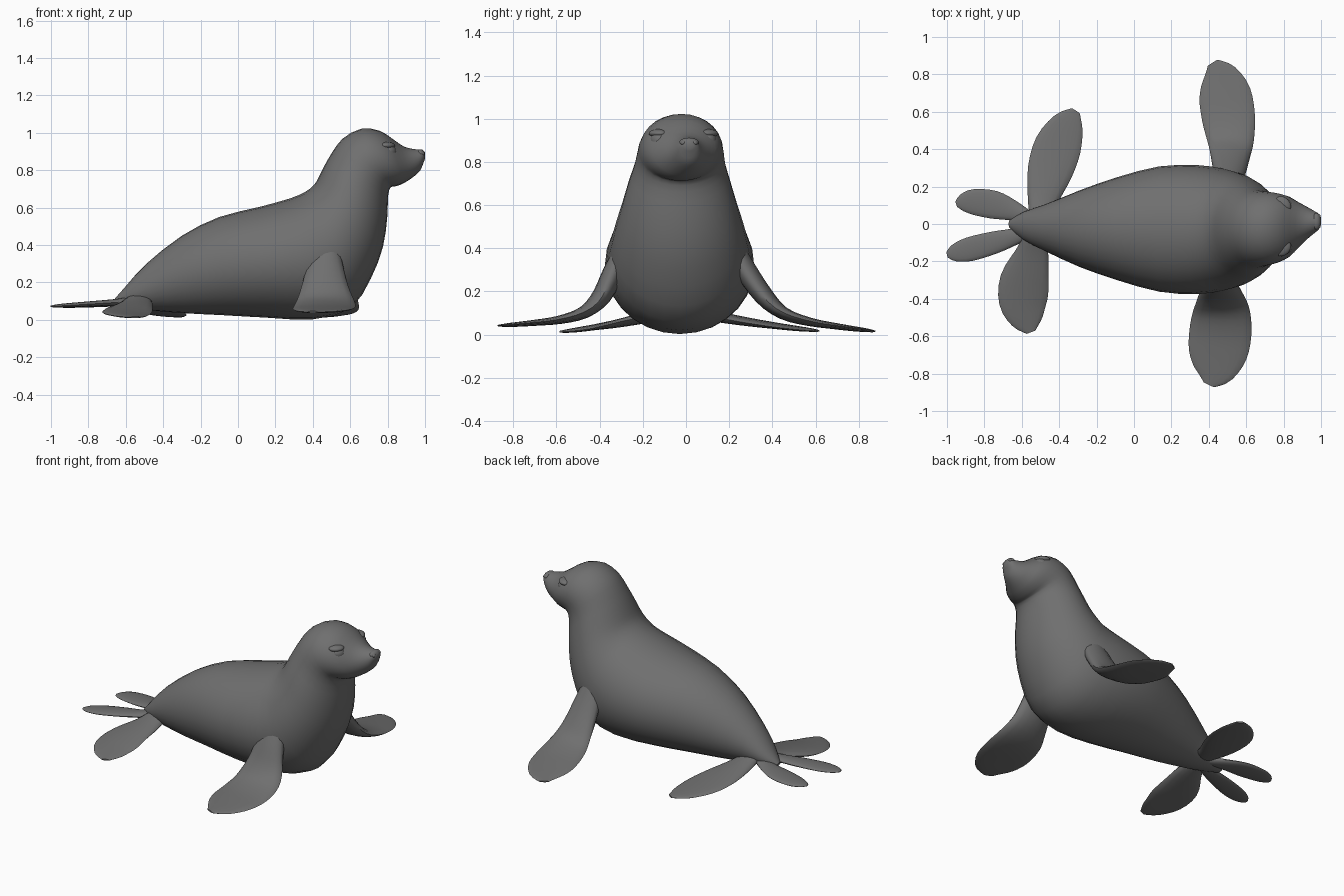
import bpy, bmesh, math
from mathutils import Vector

cube = bpy.data.objects.get("Cube")
if cube:
    bpy.data.objects.remove(cube, do_unlink=True)

fur = bpy.data.materials.new("grey fur")
fur.use_nodes = True
GREY = (0.16, 0.16, 0.16, 1)
fur.diffuse_color = GREY
fur.node_tree.nodes["Principled BSDF"].inputs["Base Color"].default_value = GREY


def refine(rows, steps):
    """Catmull-Rom resampling of rows of numbers."""
    pts = [Vector(r) for r in rows]
    out = []
    for i in range(len(pts) - 1):
        p0, p1, p2 = pts[max(i - 1, 0)], pts[i], pts[i + 1]
        p3 = pts[min(i + 2, len(pts) - 1)]
        for s in range(steps):
            t = s / steps
            out.append((p1 * 2 + (p2 - p0) * t + (p0 * 2 - p1 * 5 + p2 * 4 - p3) * t * t
                        + (p1 * 3 - p0 - p2 * 3 + p3) * t ** 3) / 2)
    return out + [pts[-1]]


def finish(bm, name):
    bmesh.ops.recalc_face_normals(bm, faces=bm.faces)
    mesh = bpy.data.meshes.new(name)
    bm.to_mesh(mesh)
    bm.free()
    mesh.materials.append(fur)
    ob = bpy.data.objects.new(name, mesh)
    bpy.context.collection.objects.link(ob)
    bpy.ops.object.select_all(action='DESELECT')
    ob.select_set(True)
    bpy.context.view_layer.objects.active = ob
    bpy.ops.object.shade_smooth_by_angle(angle=math.radians(50))
    return ob


def loft(name, sections, sides):
    """Skin elliptical sections given as (centre, half axis, half axis)."""
    bm = bmesh.new()
    rings = []
    for c, a, b in sections:
        angles = [math.tau * k / sides for k in range(sides)]
        rings.append([bm.verts.new(c + a * math.cos(t) + b * math.sin(t)) for t in angles])
    for r, q in zip(rings, rings[1:]):
        for k in range(sides):
            n = (k + 1) % sides
            bm.faces.new((r[k], r[n], q[n], q[k]))
    bm.faces.new(rings[0])
    bm.faces.new(rings[-1])
    return finish(bm, name)


def flipper(name, rows):
    """Rows: x, y, z, half width, half thickness along the blade."""
    rows = refine(rows, 3)
    sections = []
    for i, r in enumerate(rows):
        tangent = Vector(rows[min(i + 1, len(rows) - 1)][:3]) - Vector(rows[max(i - 1, 0)][:3])
        chord = tangent.cross(Vector((0, 0, 1))).normalized()
        normal = chord.cross(tangent).normalized()
        sections.append((Vector(r[:3]), chord * r[3], normal * r[4]))
    loft(name, sections, 16)


def ellipsoid(name, centre, size, yaw=0):
    bm = bmesh.new()
    bmesh.ops.create_uvsphere(bm, u_segments=16, v_segments=10, radius=1)
    ob = finish(bm, name)
    ob.location, ob.scale, ob.rotation_euler = centre, size, (0, 0, yaw)


# Body, neck and head: top x, top z, bottom x, bottom z, half width, sideways shift
BODY = [
    (-.67, .10, -.66, .075, .02, 0), (-.6, .18, -.58, .065, .075, -.01),
    (-.49, .3, -.46, .05, .125, -.02), (-.3, .45, -.28, .035, .205, -.025),
    (-.1, .55, -.08, .025, .275, -.025), (.12, .605, .15, .012, .335, -.027),
    (.28, .65, .4, .003, .345, -.03), (.36, .685, .6, .06, .325, -.03),
    (.405, .72, .71, .22, .3, -.03), (.43, .76, .775, .39, .27, -.03),
    (.46, .82, .798, .55, .24, -.03), (.5, .89, .802, .66, .212, -.028),
    (.56, .97, .815, .708, .2, -.025), (.66, 1.022, .835, .712, .19, -.022),
    (.76, 1.01, .875, .725, .165, -.015), (.83, .965, .91, .745, .125, -.005),
    (.89, .925, .945, .77, .09, .005), (.95, .912, .975, .80, .06, .01),
    (.985, .908, .99, .835, .042, .013), (1, .895, 1, .86, .02, .015)]
sections = []
for tx, tz, bx, bz, w, y in refine(BODY, 2):
    top, low = Vector((tx, y, tz)), Vector((bx, y, bz))
    sections.append(((top + low) / 2, (top - low) / 2, Vector((0, w, 0))))
loft("body", sections, 28)

# Front flippers
flipper("front_flipper_right", [
    (.47, -.25, .46, .06, .045), (.465, -.33, .30, .095, .05), (.465, -.39, .18, .125, .045),
    (.468, -.47, .105, .153, .03), (.462, -.58, .07, .166, .02), (.447, -.7, .055, .155, .014),
    (.425, -.8, .046, .105, .01), (.40, -.86, .042, .03, .005)])
flipper("front_flipper_left", [
    (.5, .19, .46, .06, .045), (.51, .27, .31, .085, .05), (.515, .36, .18, .105, .045),
    (.517, .45, .1, .125, .03), (.505, .57, .06, .142, .02), (.485, .7, .038, .138, .014),
    (.455, .8, .024, .095, .01), (.42, .862, .016, .03, .005)])

# Hind flippers
flipper("hind_flipper_left", [
    (-.5, .04, .11, .06, .03), (-.485, .14, .085, .085, .026), (-.45, .28, .06, .12, .02),
    (-.405, .42, .04, .125, .014), (-.35, .54, .025, .085, .01), (-.31, .605, .018, .025, .005)])
flipper("hind_flipper_right", [
    (-.53, -.06, .115, .06, .03), (-.545, -.16, .085, .09, .026), (-.585, -.3, .055, .13, .02),
    (-.592, -.42, .035, .128, .014), (-.57, -.52, .02, .085, .01), (-.55, -.578, .014, .025, .005)])

# Tail flippers
flipper("tail_flipper_left", [
    (-.55, .03, .1, .03, .025), (-.65, .072, .09, .055, .018), (-.75, .103, .083, .075, .015),
    (-.86, .118, .077, .068, .012), (-.92, .113, .073, .045, .009), (-.95, .105, .07, .015, .004)])
flipper("tail_flipper_right", [
    (-.53, -.03, .105, .03, .025), (-.64, -.068, .095, .045, .018), (-.75, -.1, .088, .06, .015),
    (-.88, -.135, .08, .064, .012), (-.96, -.155, .075, .046, .009), (-1, -.165, .072, .015, .004)])

# Eyes with heavy brows
for side, y in (("right", -.13), ("left", .105)):
    yaw = math.copysign(.75, y)
    ellipsoid("eye_" + side, (.812, y, .9), (.03, .04, .036), yaw)
    ellipsoid("brow_" + side, (.795, y * .98, .932), (.04, .05, .02), yaw)

# Nose pad and nostrils
ellipsoid("nose", (.975, .014, .89), (.024, .045, .022))
for name, y in (("nostril_right", -.012), ("nostril_left", .04)):
    ellipsoid(name, (.985, y, .888), (.013, .014, .012))
